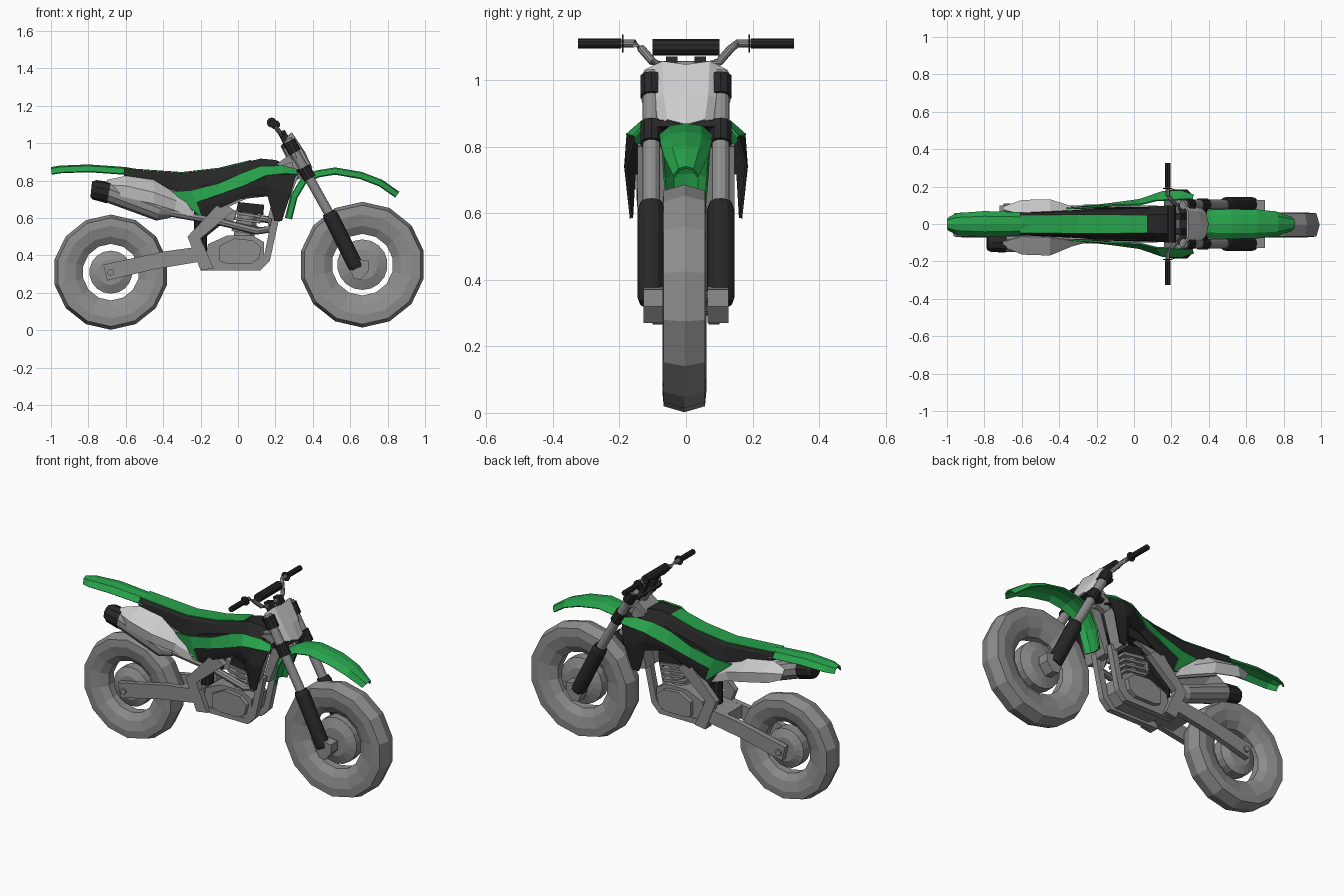
import bpy, bmesh, math
from mathutils import Vector


def mat(name, c):
    m = bpy.data.materials.new(name)
    m.diffuse_color = (*c, 1)
    return m


GREEN = mat("green", (0.02, 0.36, 0.07))
BLACK = mat("black", (0.02, 0.02, 0.02))
LIGHT = mat("light_grey", (0.6, 0.6, 0.6))
GREY = mat("grey", (0.27, 0.27, 0.27))


def make(name, verts, faces, m=GREY, mirror=False, thick=0):
    me = bpy.data.meshes.new(name)
    me.from_pydata([tuple(v) for v in verts], [], faces)
    bm = bmesh.new()
    bm.from_mesh(me)
    bmesh.ops.recalc_face_normals(bm, faces=bm.faces)
    bm.to_mesh(me)
    bm.free()
    me.materials.append(m)
    ob = bpy.data.objects.new(name, me)
    bpy.context.collection.objects.link(ob)
    if thick:
        s = ob.modifiers.new("Solidify", 'SOLIDIFY')
        s.thickness, s.offset = thick, 0
    if mirror:
        mm = ob.modifiers.new("Mirror", 'MIRROR')
        mm.use_axis = (False, True, False)
        mm.use_mirror_merge = False
    return ob


def grid(name, rows, m=GREY, closed=False, caps=False, **kw):
    """Skin between rows of equally many points."""
    n = len(rows[0])
    faces = [(i * n + j, i * n + (j + 1) % n, (i + 1) * n + (j + 1) % n, (i + 1) * n + j)
             for i in range(len(rows) - 1) for j in range(n if closed else n - 1)]
    if caps:
        faces += [tuple(range(n)), tuple(range((len(rows) - 1) * n, len(rows) * n))]
    return make(name, [p for r in rows for p in r], faces, m, **kw)


def plate(name, pts, y0, y1, m=GREY, **kw):
    """Side outline (x, z) extruded across y."""
    return grid(name, [[(x, y, z) for x, z in pts] for y in (y0, y1)], m, True, True, **kw)


def tube(name, path, r, m=GREY, n=10, **kw):
    path = [Vector(p) for p in path]
    rs = r if isinstance(r, (list, tuple)) else [r] * len(path)
    rows = []
    for i, p in enumerate(path):
        t = (path[min(i + 1, len(path) - 1)] - path[max(i - 1, 0)]).normalized()
        u = t.cross(Vector((0, 1, 0)) if abs(t.y) < 0.8 else Vector((1, 0, 0))).normalized()
        v = t.cross(u)
        rows.append([p + rs[i] * (math.cos(a) * u + math.sin(a) * v)
                     for a in (math.tau * k / n for k in range(n))])
    return grid(name, rows, m, True, True, **kw)


def lathe(name, cx, cz, prof, n, m=GREY, y=0):
    """Closed (radius, y) profile turned round the axle."""
    rows = [[(cx + r * math.cos(a), y + w, cz + r * math.sin(a)) for r, w in prof]
            for a in (math.tau * (k + .5) / n for k in range(n))]
    return grid(name, rows + [rows[0]], m, True)


def fender(name, pts, drop, m):
    """Arched strip along (x, z, half width)."""
    rows = []
    for i, (x, z, w) in enumerate(pts):
        a, b = pts[max(i - 1, 0)], pts[min(i + 1, len(pts) - 1)]
        t = Vector((b[0] - a[0], b[1] - a[1])).normalized()
        dx, dz = t.y * drop, -t.x * drop
        rows.append([(x + dx * k, w * s, z + dz * k)
                     for s, k in ((-1, 1), (-.6, .2), (0, 0), (.6, .2), (1, 1))])
    return grid(name, rows, m, thick=0.008)


# Wheels and hubs
for side, x, z, R, hub in (("rear", -.68, .31, .308, .115), ("front", .665, .35, .336, .135)):
    k = R / .336
    lathe(side + "_tyre", x, z, [(R, 0), (R - .018, .062), (.27 * k, .066), (.208 * k, .052),
          (.165 * k, .025), (.165 * k, -.025), (.208 * k, -.052), (.27 * k, -.066), (R - .018, -.062)],
          14, y=-.005)
    tube(side + "_hub", [(x, -.05, z), (x, -.03, z), (x, .03, z), (x, .05, z)],
         [hub * .6, hub, hub, hub * .6], n=18)
    tube(side + "_axle", [(x, -.11, z), (x, .11, z)], .018)

# Swingarm
plate("swingarm", [(-.72, .35), (-.70, .265), (-.45, .325), (-.18, .37), (-.18, .45), (-.4, .42)],
      .068, .1, mirror=True)
plate("swingarm_bridge", [(-.32, .36), (-.18, .37), (-.18, .45), (-.32, .43)], -.07, .07)
tube("rear_shock", [(-.2, 0, .42), (-.2, 0, .7)], .035, BLACK)

# Front fork
tube("fork_lower", [(.635, .104, .33), (.628, .104, .345), (.495, .104, .61), (.485, .104, .63)],
     [.036, .041, .041, .034], BLACK, 12, mirror=True)
tube("fork_upper", [(.50, .104, .60), (.265, .104, 1.02)], .026, n=12, mirror=True)
plate("fork_foot", [(.60, .32), (.62, .275), (.66, .27), (.70, .32), (.70, .37), (.63, .38)],
      .065, .128, mirror=True)
tube("fork_clamp_upper", [(.305, .104, .95), (.272, .104, 1.01)], .034, BLACK, mirror=True)
tube("fork_clamp_lower", [(.385, .104, .81), (.35, .104, .87)], .034, BLACK, mirror=True)
plate("triple_clamp_upper", [(.24, .97), (.31, 1.0), (.30, 1.02), (.23, .99)], -.11, .11, BLACK)
plate("triple_clamp_lower", [(.30, .83), (.39, .86), (.38, .88), (.29, .85)], -.11, .11, BLACK)
tube("steering_head", [(.35, 0, .82), (.26, 0, 1.0)], .036)

# Handlebar, pad and grips
half = [(.18, .2, 1.11), (.18, .155, 1.11), (.195, .135, 1.095), (.225, .10, 1.055), (.235, .07, 1.045)]
tube("handlebar", half + [(x, -y, z) for x, y, z in half[::-1]], .0125)
tube("handlebar_grip", [(.18, .195, 1.11), (.18, .325, 1.11)], .0155, BLACK, mirror=True)
tube("grip_flange", [(.18, .188, 1.11), (.18, .193, 1.11)], .027, BLACK, mirror=True)
tube("handlebar_pad", [(.20, -.1, 1.098), (.20, .1, 1.098)], .025, BLACK)
plate("bar_mount", [(.21, 1.06), (.25, 1.07), (.29, 1.0), (.25, .98)], .025, .06, BLACK, mirror=True)

# Number plate
plate_rows = [[(.285, .07, 1.055), (.26, .122, 1.03)], [(.345, .065, .95), (.30, .132, .94)],
              [(.385, .055, .88), (.35, .105, .84)]]
mid = [(.285, 0, 1.045), (.355, 0, .95), (.395, 0, .865)]
grid("number_plate", [[(x, -y, z) for x, y, z in r[::-1]] + [c] + r for r, c in zip(plate_rows, mid)],
     LIGHT, thick=.008)

# Fenders
fender("front_fender", [(.255, .60, .055), (.285, .72, .065), (.34, .81, .07), (.42, .85, .075),
       (.52, .866, .077), (.66, .842, .075), (.77, .80, .065), (.86, .737, .035)], .032, GREEN)
fender("rear_fender", [(-1.0, .868, .03), (-.95, .876, .055), (-.8, .882, .066),
       (-.6, .868, .06), (-.45, .84, .05)], .035, GREEN)

# Seat: black sides, green top strip
seat = [(-.61, .862, .82, .048, .06), (-.3, .84, .735, .05, .075), (-.1, .863, .765, .05, .09),
        (.07, .905, .83, .047, .092), (.12, .917, .845, .05, .095), (.2, .91, .85, .05, .1),
        (.27, .88, .84, .04, .09)]
grid("seat", [[(x, -b, z0), (x, -a * 1.25, z1 - .015), (x, -a, z1), (x, a, z1),
      (x, a * 1.25, z1 - .015), (x, b, z0)] for x, z1, z0, a, b in seat], BLACK, True, True)
grid("seat_cover", [[(x, -a, z + .003), (x, a, z + .003)] for x, z, _, a, _ in seat[:4]],
     GREEN, thick=.005)

# Side shrouds
grid("green_shroud", [
    [(-.36, .083, .74), (-.19, .087, .60)], [(-.25, .09, .748), (-.22, .097, .685)],
    [(-.1, .10, .785), (-.1, .112, .725)], [(.03, .103, .842), (.03, .13, .77)],
    [(.12, .125, .875), (.15, .172, .825)], [(.24, .13, .877), (.25, .178, .835)],
    [(.31, .13, .86), (.32, .155, .83)]], GREEN, mirror=True, thick=.008)
grid("black_shroud", [
    [(-.22, .09, .69), (-.21, .088, .65), (-.19, .083, .60)],
    [(-.1, .108, .73), (-.1, .106, .69), (-.1, .10, .65)],
    [(.03, .126, .775), (.04, .125, .75), (.06, .12, .725)],
    [(.15, .168, .83), (.155, .17, .78), (.16, .155, .715)],
    [(.22, .175, .835), (.21, .182, .74), (.195, .163, .585)],
    [(.31, .155, .835), (.285, .18, .74), (.235, .165, .585)]], BLACK, mirror=True, thick=.008)

# Rear side panels, wider over the silencer
panel = [[(-.70, .095, .80), (-.70, .115, .775), (-.68, .105, .735)],
         [(-.6, .065, .822), (-.6, .16, .77), (-.62, .15, .715)],
         [(-.45, .07, .80), (-.45, .165, .735), (-.45, .15, .675)],
         [(-.36, .083, .745), (-.33, .115, .69), (-.34, .11, .64)],
         [(-.29, .087, .70), (-.255, .09, .65), (-.215, .086, .59)]]
for side, s in (("left", .78), ("right", -1)):
    grid(side + "_side_panel", [[(x, y * s, z) for x, y, z in r] for r in panel], LIGHT, thick=.008)
plate("subframe", [(-.6, .83), (-.3, .75), (-.2, .62), (-.3, .66), (-.6, .79)], .045, .06, mirror=True)

# Exhaust
tube("silencer", [(-.70, -.098, .74), (-.42, -.098, .635), (-.36, -.09, .625)], [.055, .052, .025], n=10)
tube("silencer_tip", [(-.785, -.098, .752), (-.765, -.098, .75), (-.69, -.098, .735)],
     [.042, .053, .058], BLACK, 10)
tube("exhaust_pipe", [(.08, 0, .6), (.17, -.03, .59), (.18, -.06, .54), (.1, -.075, .53),
     (-.1, -.07, .58), (-.38, -.09, .63)], .02, n=8)

# Frame
plate("frame_side", [(-.09, .69), (-.27, .5), (-.2, .32), (-.13, .33), (-.2, .49), (-.02, .64)],
      .07, .105, mirror=True)
plate("frame_cradle", [(-.2, .32), (.12, .32), (.17, .37), (.225, .62), (.185, .62), (.14, .4),
      (.1, .35), (-.19, .355)], .045, .08, mirror=True)
plate("frame_downtube", [(.185, .58), (.225, .58), (.33, .84), (.27, .86)], -.035, .035)
plate("frame_spar", [(-.1, .70), (-.05, .66), (.31, .82), (.29, .9), (.2, .87)], .05, .08, mirror=True)
plate("frame_head", [(.19, .875), (.27, .935), (.33, .87), (.31, .82), (.22, .83)], -.065, .065)

# Engine
plate("crankcase", [(-.18, .36), (-.16, .46), (-.06, .505), (.08, .505), (.14, .47), (.14, .39),
      (.09, .335), (-.13, .335)], -.075, .075)
plate("engine_cover", [(-.1, .37), (-.1, .45), (-.02, .49), (.08, .48), (.125, .44), (.11, .38),
      (.07, .355), (-.06, .355)], .07, .1, mirror=True)
tube("cylinder", [(.03, 0, .49), (.06, 0, .66)], .055, n=12)
for i in range(4):
    z = .52 + i * .03
    x = .03 + (z - .49) * .18
    plate("cylinder_fin_%d" % (i + 1), [(x - .07, z + .01), (x + .07, z - .01), (x + .073, z + .004),
          (x - .067, z + .024)], -.065, .065)
plate("cylinder_head", [(-.01, .635), (.135, .615), (.14, .67), (0, .685)], -.06, .06, BLACK)
plate("carburettor", [(-.1, .57), (-.01, .59), (-.01, .64), (-.1, .63)], -.035, .035)

# Airbox, tank and radiators
plate("airbox", [(-.28, .74), (-.05, .77), (-.07, .58), (-.17, .5), (-.21, .58)], -.055, .055, BLACK)
plate("fuel_tank", [(-.2, .77), (.08, .85), (.24, .86), (.2, .72), (-.08, .69)], -.085, .085, BLACK)
plate("radiator", [(.16, .6), (.2, .59), (.26, .8), (.21, .81)], .06, .145, mirror=True)
